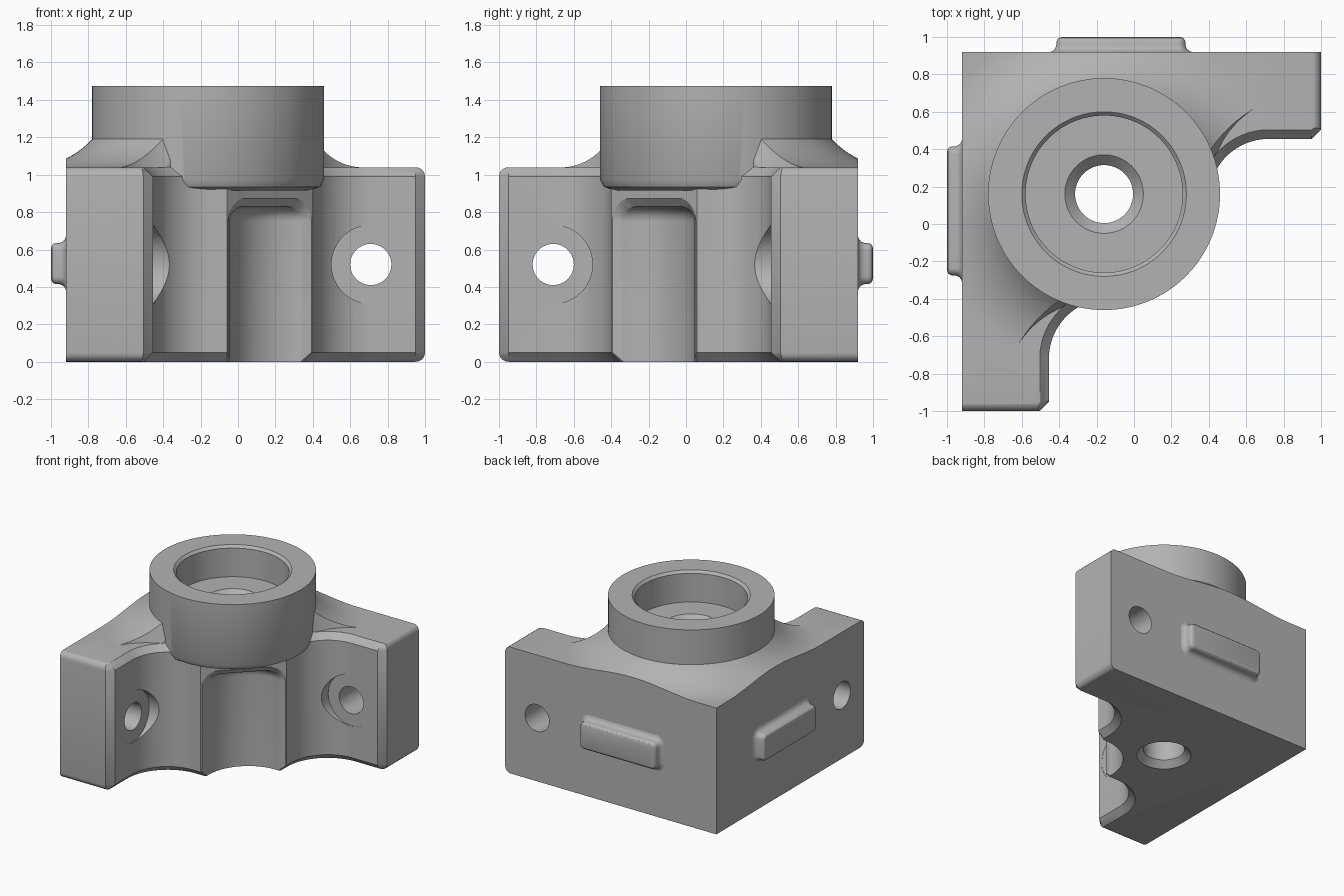
import bpy
import bmesh
from math import sin, cos, pi, sqrt
from mathutils import Vector, Matrix

if "Cube" in bpy.data.objects:
    bpy.data.objects.remove(bpy.data.objects["Cube"], do_unlink=True)

grey = bpy.data.materials.new("cast grey")
grey.use_nodes = True
grey.diffuse_color = (0.45, 0.45, 0.45, 1)
grey.node_tree.nodes["Principled BSDF"].inputs["Base Color"].default_value = grey.diffuse_color

AXIS = Vector((-0.16, 0.16, 0))
TO_AXIS = Matrix.Translation(AXIS)
DIAGONAL = TO_AXIS @ Matrix.Rotation(-pi / 4, 4, 'Z')   # local x points out of the inner corner
SWAP = Matrix(((0, -1, 0, 0), (-1, 0, 0, 0), (0, 0, 1, 0), (0, 0, 0, 1)))
SAME = Matrix.Identity(4)


def loft(name, rings, matrix=SAME, wrap=False):
    """Skin a stack of equal rings; cap the ends or wrap last to first."""
    bm = bmesh.new()
    loops = [[bm.verts.new(matrix @ Vector(p)) for p in ring] for ring in rings]
    pairs = list(zip(loops, loops[1:]))
    if wrap:
        pairs.append((loops[-1], loops[0]))
    else:
        bm.faces.new(loops[0])
        bm.faces.new(loops[-1])
    for a, b in pairs:
        for i in range(len(a)):
            j = (i + 1) % len(a)
            bm.faces.new((a[i], a[j], b[j], b[i]))
    bmesh.ops.recalc_face_normals(bm, faces=bm.faces)
    mesh = bpy.data.meshes.new(name)
    bm.to_mesh(mesh)
    bm.free()
    mesh.materials.append(grey)
    ob = bpy.data.objects.new(name, mesh)
    bpy.context.collection.objects.link(ob)
    return ob


def revolve(name, profile, matrix=TO_AXIS, wrap=False, n=96):
    rings = [[(r * cos(2 * pi * i / n), r * sin(2 * pi * i / n), z) for i in range(n)]
             for r, z in profile]
    return loft(name, rings, matrix, wrap)


def combine(target, other, operation):
    """Apply a boolean and discard the helper."""
    bpy.context.view_layer.objects.active = target
    mod = target.modifiers.new("combine", 'BOOLEAN')
    mod.operation = operation
    mod.solver = 'EXACT'
    mod.object = other
    bpy.ops.object.modifier_apply(modifier=mod.name)
    bpy.data.objects.remove(other, do_unlink=True)


def smooth(ob):
    bpy.ops.object.select_all(action='DESELECT')
    ob.select_set(True)
    bpy.context.view_layer.objects.active = ob
    bpy.ops.object.shade_smooth_by_angle(angle=pi / 6)


# Body: two-armed block, chamfered along the inner walls, rounded at the arm ends
def outline(z, off, inset):
    end = 1 - inset
    half = [(end, 0.92, z), (end, 0.505 + off * 0.2, z), (0.95, 0.455 + off, z)]
    r = 0.32 + off
    for i in range(17):
        a = pi / 2 + pi / 2 * i / 16
        half.append((0.72 + r * cos(a), 0.135 + r * sin(a), z))
    half.append((0.40 - off, 0.06, z))
    other = [(-y, -x, z) for x, y, z in reversed(half)]
    return [(-0.92, 0.92, z)] + half + other


E = 0.05
steps = [i / 5 for i in range(6)]
rings = [outline(E * (1 - cos(s * pi / 2)), E * cos(s * pi / 2), E * (1 - sin(s * pi / 2)))
         for s in steps]
rings += [outline(1.04 - E * (1 - sin(s * pi / 2)), E * sin(s * pi / 2),
                  E * (1 - cos(s * pi / 2))) for s in steps]
# straight chamfers on the inner walls
for s, low, high in zip(steps, range(6), range(6, 12)):
    zl, zh = rings[low][0][2], rings[high][0][2]
    rings[low] = outline(zl, E - zl, E * (1 - sin(s * pi / 2)))
    rings[high] = outline(zh, zh - 0.99, E * (1 - cos(s * pi / 2)))
rings.append(outline(1.3, E, E))
housing = loft("housing", rings)

# Top surface: flat arms sweeping up to the round boss
R, EDGE, FLAT = 0.48, 0.97, 1.038
sweep = []
for i in range(17):
    r = 0.60 + (EDGE - 0.60) * i / 16
    sweep.append((r, FLAT + R - sqrt(R * R - (EDGE - r) ** 2)))
sweep += [(2.5, FLAT), (2.5, 1.6), (0.60, 1.6)]
combine(housing, revolve("top_cutter", sweep, wrap=True, n=128), 'DIFFERENCE')

# Clearance pockets where the sweep meets each inner wall
for m in (SAME, SWAP):
    pocket = revolve("pocket_cutter", [(0.49, 1.039), (0.53, 1.19), (0.53, 1.6)],
                     m @ Matrix.Translation((0.90, 0.20, 0)))
    combine(housing, pocket, 'DIFFERENCE')

# Slot in the inner corner: chamfered arched mouth and a cylindrical back
def arch(t, half, top, fillet):
    pts = [(t, -half, -0.2)]
    for side, start in ((-1, pi), (1, pi / 2)):
        for i in range(9):
            a = start - pi / 2 * i / 8
            pts.append((t, side * (half - fillet) + fillet * cos(a),
                        top - fillet + fillet * sin(a)))
    pts.append((t, half, -0.2))
    return pts


mouth = [arch(0.434, 0.272, 0.83, 0.10), arch(0.49, 0.347, 0.905, 0.15),
         arch(0.9, 0.347, 0.905, 0.15)]
combine(housing, loft("mouth_cutter", mouth, DIAGONAL), 'DIFFERENCE')
back = [(0.36, -0.2)]
for i in range(9):
    a = pi / 2 * i / 8
    back.append((0.28 + 0.08 * cos(a), 0.75 + 0.08 * sin(a)))
combine(housing, revolve("slot_cutter", back, DIAGONAL @ Matrix.Translation((0.67, 0, 0))),
        'DIFFERENCE')

# Boss with a tapered underside
boss = revolve("boss", [(0.54, 0.915), (0.60, 0.935), (0.62, 0.975), (0.62, 1.475)], n=128)
combine(housing, boss, 'UNION')

# Stepped bore and through hole, eased at each mouth
bore = [(0.205, -0.05), (0.205, 0.0), (0.155, 0.05), (0.155, 1.165), (0.21, 1.22),
        (0.42, 1.22), (0.42, 1.455), (0.44, 1.475), (0.44, 1.6)]
combine(housing, revolve("bore_cutter", bore), 'DIFFERENCE')

# Mounting holes with spot faces on the inner walls
for m in (SAME, SWAP):
    along = m @ Matrix.Translation((0.71, 0, 0.52)) @ Matrix.Rotation(-pi / 2, 4, 'X')
    hole = revolve("hole_cutter", [(0.21, 0.1), (0.21, 0.457), (0.11, 0.457), (0.11, 1.2)],
                   along, n=64)
    combine(housing, hole, 'DIFFERENCE')
smooth(housing)

# Locating ribs on the two outer faces
def rounded(y, grow):
    pts = []
    r = 0.04 + grow
    for k, (sx, sz) in enumerate(((1, 1), (-1, 1), (-1, -1), (1, -1))):
        for i in range(7):
            a = pi / 2 * (k + i / 6)
            pts.append((-0.07 + sx * 0.305 + r * cos(a), y, 0.525 + sz * 0.07 + r * sin(a)))
    return pts


section = [(0.90, 0.035), (0.92, 0.035), (0.925, 0.02), (0.935, 0.008), (0.955, 0),
           (0.972, 0), (0.985, -0.004), (0.995, -0.013), (1.0, -0.03)]
for name, m in (("back_rib", SAME), ("right_rib", SWAP)):
    smooth(loft(name, [rounded(y, g) for y, g in section], m))
